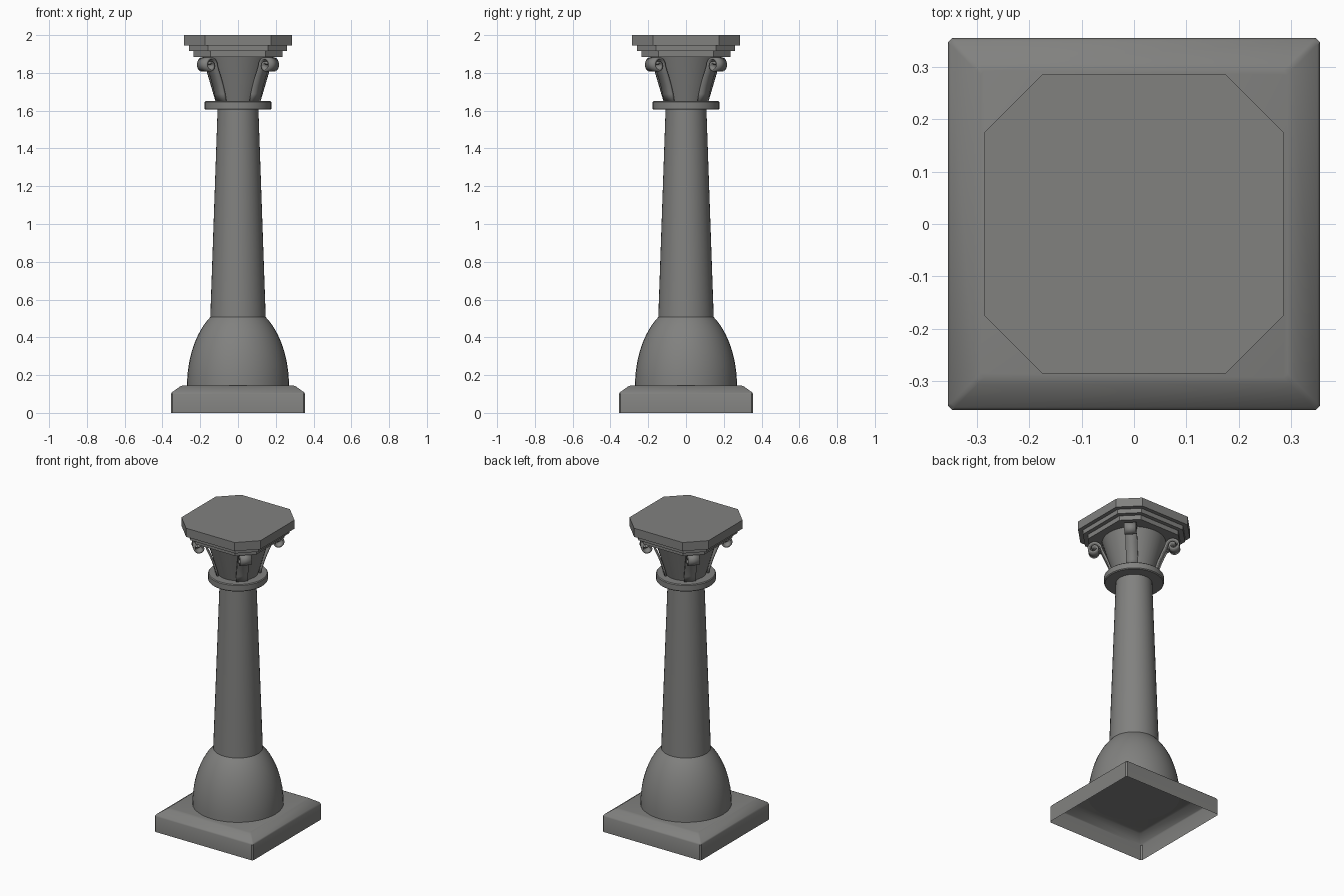
import bpy, bmesh
from math import sin, cos, pi, radians, asin

cube = bpy.data.objects.get("Cube")
if cube:
    bpy.data.objects.remove(cube)

stone = bpy.data.materials.new("grey stone")
colour = (0.22, 0.22, 0.213, 1)
stone.use_nodes = True
stone.diffuse_color = colour
bsdf = stone.node_tree.nodes["Principled BSDF"]
bsdf.inputs["Base Color"].default_value = colour
bsdf.inputs["Roughness"].default_value = 0.8


def finish(name, bm, smooth=True):
    bmesh.ops.recalc_face_normals(bm, faces=bm.faces)
    mesh = bpy.data.meshes.new(name)
    bm.to_mesh(mesh)
    bm.free()
    mesh.materials.append(stone)
    obj = bpy.data.objects.new(name, mesh)
    bpy.context.collection.objects.link(obj)
    if smooth:
        bpy.ops.object.select_all(action="DESELECT")
        obj.select_set(True)
        bpy.context.view_layer.objects.active = obj
        bpy.ops.object.shade_smooth_by_angle(angle=radians(30))
    return obj


def loft(name, rings, bottom=True, top=True, smooth=True):
    """Skin a stack of closed rings, with optional end caps."""
    bm = bmesh.new()
    loops = [[bm.verts.new(p) for p in ring] for ring in rings]
    n = len(loops[0])
    for a, b in zip(loops, loops[1:]):
        for i in range(n):
            j = (i + 1) % n
            bm.faces.new((a[i], a[j], b[j], b[i]))
    if bottom:
        bm.faces.new(loops[0][::-1])
    if top:
        bm.faces.new(loops[-1])
    return finish(name, bm, smooth)


def circle(r, z, sides=40):
    return [(r * cos(2 * pi * i / sides), r * sin(2 * pi * i / sides), z)
            for i in range(sides)]


def cut_square(half, cut, z):
    """Square ring with its corners cut off."""
    h, c = half, half - cut
    return [(h, -c, z), (h, c, z), (c, h, z), (-c, h, z),
            (-h, c, z), (-h, -c, z), (-c, -h, z), (c, -h, z)]


# Square plinth with a sloped rim, open underneath
plinth = [(0.355, 0), (0.355, 0.1), (0.35, 0.109), (0.305, 0.141), (0.293, 0.145)]
loft("plinth", [cut_square(h, 0.008, z) for h, z in plinth], bottom=False)

# Domed foot
end = asin(0.843)
dome = [circle(0.27 * cos(end * i / 12), 0.142 + 0.435 * sin(end * i / 12))
        for i in range(13)]
loft("domed_foot", dome)

# Tapered shaft and its collar
loft("shaft", [circle(0.147, 0.5), circle(0.108, 1.61)])
collar = [(0.172, 1.605), (0.177, 1.61), (0.177, 1.646), (0.172, 1.651)]
loft("collar", [circle(r, z) for r, z in collar])

# Flared bell of the capital
loft("capital_bell", [circle(0.118, 1.645), circle(0.19, 1.89)])

# Stepped slabs with cut corners
for name, half, low, high in (("lower_slab", 0.235, 1.885, 1.915),
                              ("middle_slab", 0.26, 1.915, 1.944),
                              ("top_slab", 0.285, 1.944, 2.0)):
    cut = half * 0.385
    loft(name, [cut_square(half, cut, low), cut_square(half, cut, high)], smooth=False)

# Scroll path: a rising strap that curls outwards
path = [(0.126, 1.648), (0.136, 1.69), (0.15, 1.735), (0.17, 1.785), (0.186, 1.82)]
steps = 32
for i in range(steps + 1):
    t = i / steps
    radius = 0.042 - 0.03 * t
    angle = pi * (1 - 2.8 * t)
    path.append((0.235 + radius * cos(angle), 1.84 + radius * sin(angle)))

# Four corner scrolls
for k, side in enumerate(("back_left", "back_right", "front_right", "front_left")):
    a = pi / 4 + k * pi / 2
    bm = bmesh.new()
    rows = []
    for r, z in path:
        rows.append([bm.verts.new((r * cos(a) - w * sin(a), r * sin(a) + w * cos(a), z))
                     for w in (-0.035, 0.035)])
    for p, q in zip(rows, rows[1:]):
        bm.faces.new((p[0], p[1], q[1], q[0]))
    scroll = finish("scroll_" + side, bm)
    solid = scroll.modifiers.new("thickness", "SOLIDIFY")
    solid.thickness = 0.012
    solid.offset = 0
